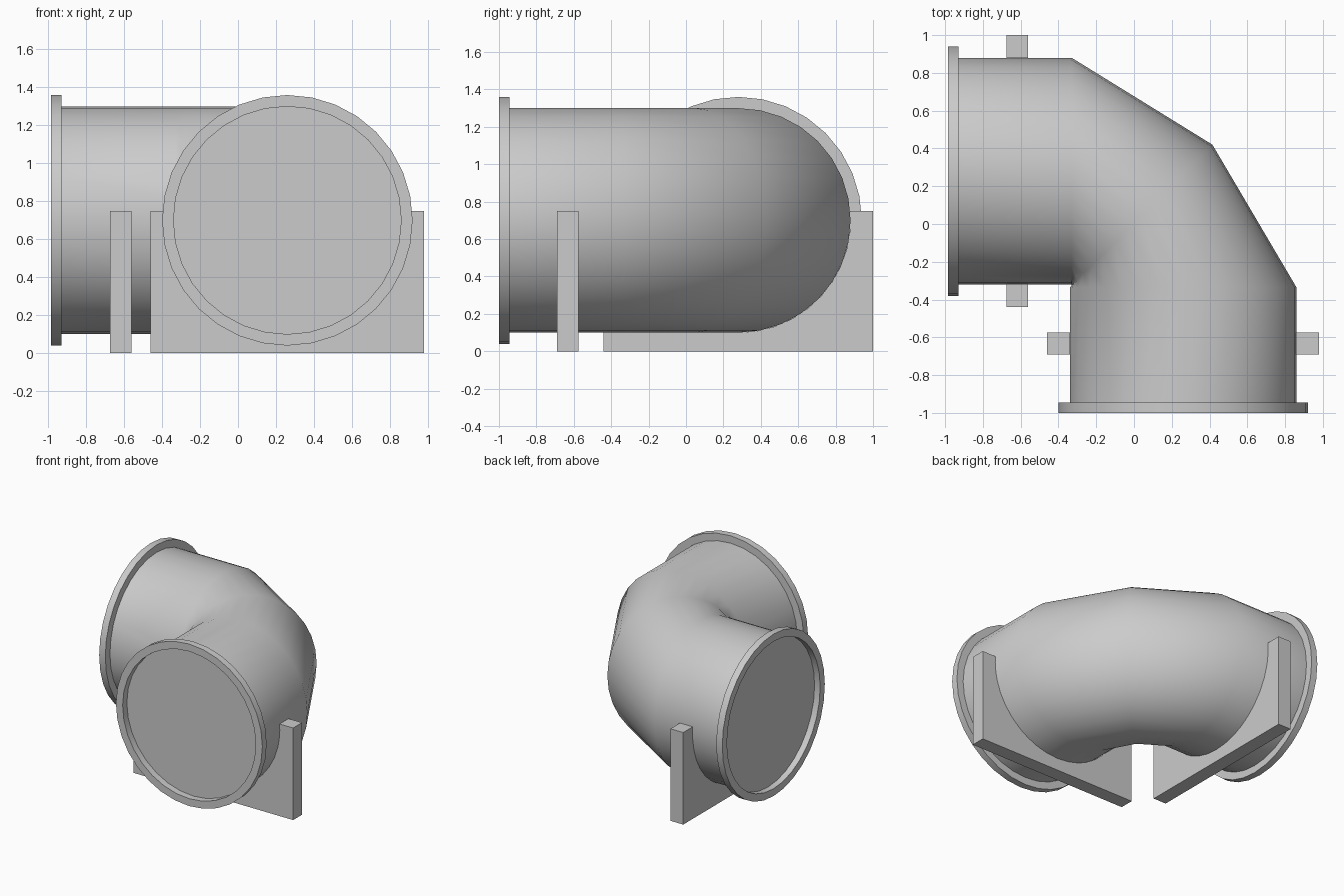
import bpy, bmesh, math
from mathutils import Vector, Matrix

if "Cube" in bpy.data.objects:
    bpy.data.objects.remove(bpy.data.objects["Cube"])

SEG = 32
R = 0.6        # pipe radius
Z = 0.7        # pipe axis height


def finish(name, bm, angle=None):
    bmesh.ops.recalc_face_normals(bm, faces=bm.faces)
    me = bpy.data.meshes.new(name)
    bm.to_mesh(me)
    bm.free()
    ob = bpy.data.objects.new(name, me)
    bpy.context.collection.objects.link(ob)
    if angle:
        bpy.ops.object.select_all(action='DESELECT')
        ob.select_set(True)
        bpy.context.view_layer.objects.active = ob
        bpy.ops.object.shade_smooth_by_angle(angle=math.radians(angle))
    return ob


def ring(bm, inner, outer, rz=R):
    # Upright elliptical ring spanning from an inner to an outer plan point
    a, b = Vector((*inner, Z)), Vector((*outer, Z))
    c, h = (a + b) / 2, (b - a) / 2
    return [bm.verts.new(c + h * math.cos(t) + Vector((0, 0, rz * math.sin(t))))
            for t in (2 * math.pi * i / SEG for i in range(SEG))]


def bridge(bm, r0, r1):
    for i in range(SEG):
        j = (i + 1) % SEG
        bm.faces.new((r0[i], r0[j], r1[j], r1[i]))


# Capped elbow pipe
bm = bmesh.new()
plan = [((-0.935, -0.32), (-0.935, 0.88)),
        ((-0.33, -0.32), (-0.33, 0.88)),
        ((-0.33, -0.325), (0.415, 0.42)),
        ((-0.34, -0.335), (0.86, -0.335)),
        ((-0.34, -0.945), (0.86, -0.945))]
rings = [ring(bm, *p) for p in plan]
for r0, r1 in zip(rings, rings[1:]):
    bridge(bm, r0, r1)
bm.faces.new(rings[0])
bm.faces.new(rings[-1])
finish("elbow_pipe", bm, 40)


def flange(name, mat):
    # Flat collar with a square section around the pipe mouth
    bm = bmesh.new()
    rs = [ring(bm, (x, 0.28 - r), (x, 0.28 + r), r)
          for x, r in ((-0.985, R), (-0.985, 0.66), (-0.93, 0.66), (-0.93, R))]
    for i in range(4):
        bridge(bm, rs[i], rs[(i + 1) % 4])
    bm.transform(mat)
    finish(name, bm, 30)


def saddle(name, mat):
    # Upright plate with a round cradle cut for the pipe
    bm = bmesh.new()
    a0 = math.asin(0.05 / R)
    pts = [(-0.44, 0.75), (-0.44, 0), (1.0, 0), (1.0, 0.75)]
    n = 20
    for i in range(n + 1):
        a = a0 - (math.pi + 2 * a0) * i / n
        pts.append((0.28 + R * math.cos(a), Z + R * math.sin(a)))
    f = bm.faces.new([bm.verts.new((-0.675, y, z)) for y, z in pts])
    ext = bmesh.ops.extrude_face_region(bm, geom=[f])
    bmesh.ops.translate(bm, vec=(0.115, 0, 0),
                        verts=[v for v in ext['geom'] if isinstance(v, bmesh.types.BMVert)])
    bm.transform(mat)
    finish(name, bm, 30)


# The second leg is the first one mirrored across the diagonal
swap = Matrix(((0, 1, 0, -0.02), (1, 0, 0, -0.015), (0, 0, 1, 0), (0, 0, 0, 1)))
for side, mat in (("left", Matrix.Identity(4)), ("front", swap)):
    flange(side + "_flange", mat)
    saddle(side + "_saddle_support", mat)
